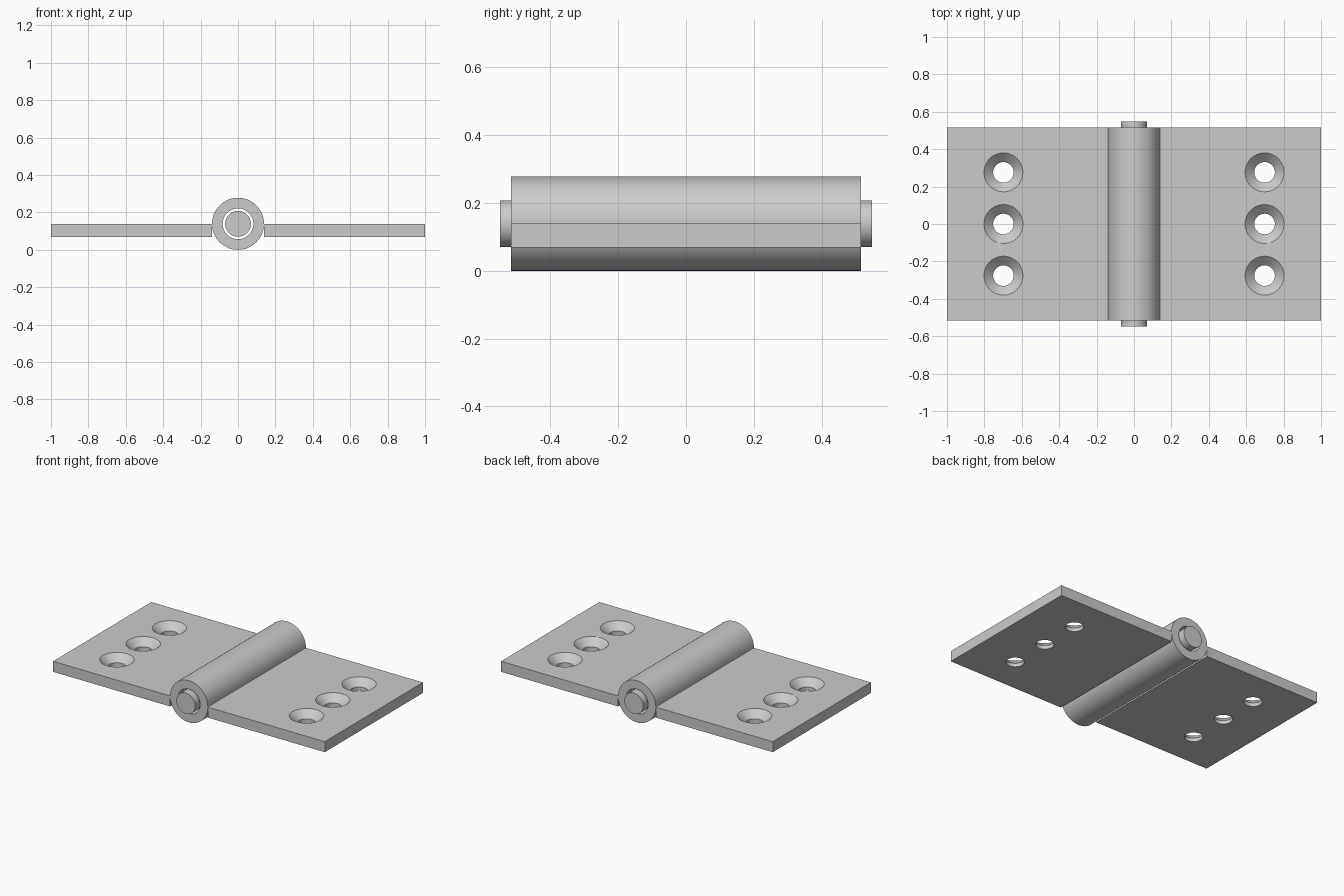
import bpy
import math

cube = bpy.data.objects.get("Cube")
if cube:
    bpy.data.objects.remove(cube, do_unlink=True)

R = 0.139            # barrel radius and axis height
HALF = 0.516         # half length of leaves and barrel
THICK = 0.07         # leaf thickness
BOTTOM = R - THICK

steel = bpy.data.materials.new("grey_steel")
steel.use_nodes = True
grey = (0.6, 0.6, 0.6, 1)
steel.diffuse_color = grey
steel.node_tree.nodes["Principled BSDF"].inputs["Base Color"].default_value = grey


def lathe(name, profile, center, along_y=False, closed=False, seg=64):
    """Revolve (radius, height) points; open profiles get end caps."""
    n = len(profile)
    verts = []
    for r, h in profile:
        for i in range(seg):
            a = 2 * math.pi * i / seg
            x, y, z = r * math.cos(a), r * math.sin(a), h
            if along_y:
                y, z = -z, y
            verts.append((x, y, z))
    faces = []
    for j in range(n if closed else n - 1):
        k = (j + 1) % n
        for i in range(seg):
            m = (i + 1) % seg
            faces.append((j * seg + i, j * seg + m, k * seg + m, k * seg + i))
    if not closed:
        faces.append(tuple(reversed(range(seg))))
        faces.append(tuple(range((n - 1) * seg, n * seg)))
    mesh = bpy.data.meshes.new(name)
    mesh.from_pydata(verts, [], faces)
    mesh.materials.append(steel)
    ob = bpy.data.objects.new(name, mesh)
    ob.location = center
    bpy.context.collection.objects.link(ob)
    return ob


def smooth(ob):
    bpy.ops.object.select_all(action='DESELECT')
    ob.select_set(True)
    bpy.context.view_layer.objects.active = ob
    bpy.ops.object.shade_smooth_by_angle(angle=math.radians(30))


# Hollow barrel and the loose pin through it
barrel = lathe("barrel", [(R, -HALF), (R, HALF), (0.082, HALF), (0.082, -HALF)],
               (0, 0, R), along_y=True, closed=True)
pin = lathe("pin", [(0.069, -0.549), (0.069, 0.549)], (0, 0, R), along_y=True)
smooth(barrel)
smooth(pin)

# Two leaves, each with three countersunk screw holes
for side, label in ((1, "left"), (-1, "right")):
    bpy.ops.mesh.primitive_cube_add(size=1, location=(side * (1 + R) / 2, 0, BOTTOM + THICK / 2))
    leaf = bpy.context.object
    leaf.name = label + "_leaf"
    leaf.scale = (1 - R, 2 * HALF, THICK)
    bpy.ops.object.transform_apply(location=False, rotation=False, scale=True)
    leaf.data.materials.append(steel)
    for row in (-1, 0, 1):
        cutter = lathe("screw_hole_cutter",
                       [(0.055, -0.02), (0.055, 0.024), (0.104, THICK), (0.104, THICK + 0.02)],
                       (side * 0.698, row * 0.276, BOTTOM))
        mod = leaf.modifiers.new("screw_hole", 'BOOLEAN')
        mod.operation = 'DIFFERENCE'
        mod.solver = 'EXACT'
        mod.object = cutter
        bpy.context.view_layer.objects.active = leaf
        bpy.ops.object.modifier_apply(modifier=mod.name)
        bpy.data.objects.remove(cutter, do_unlink=True)
    smooth(leaf)
